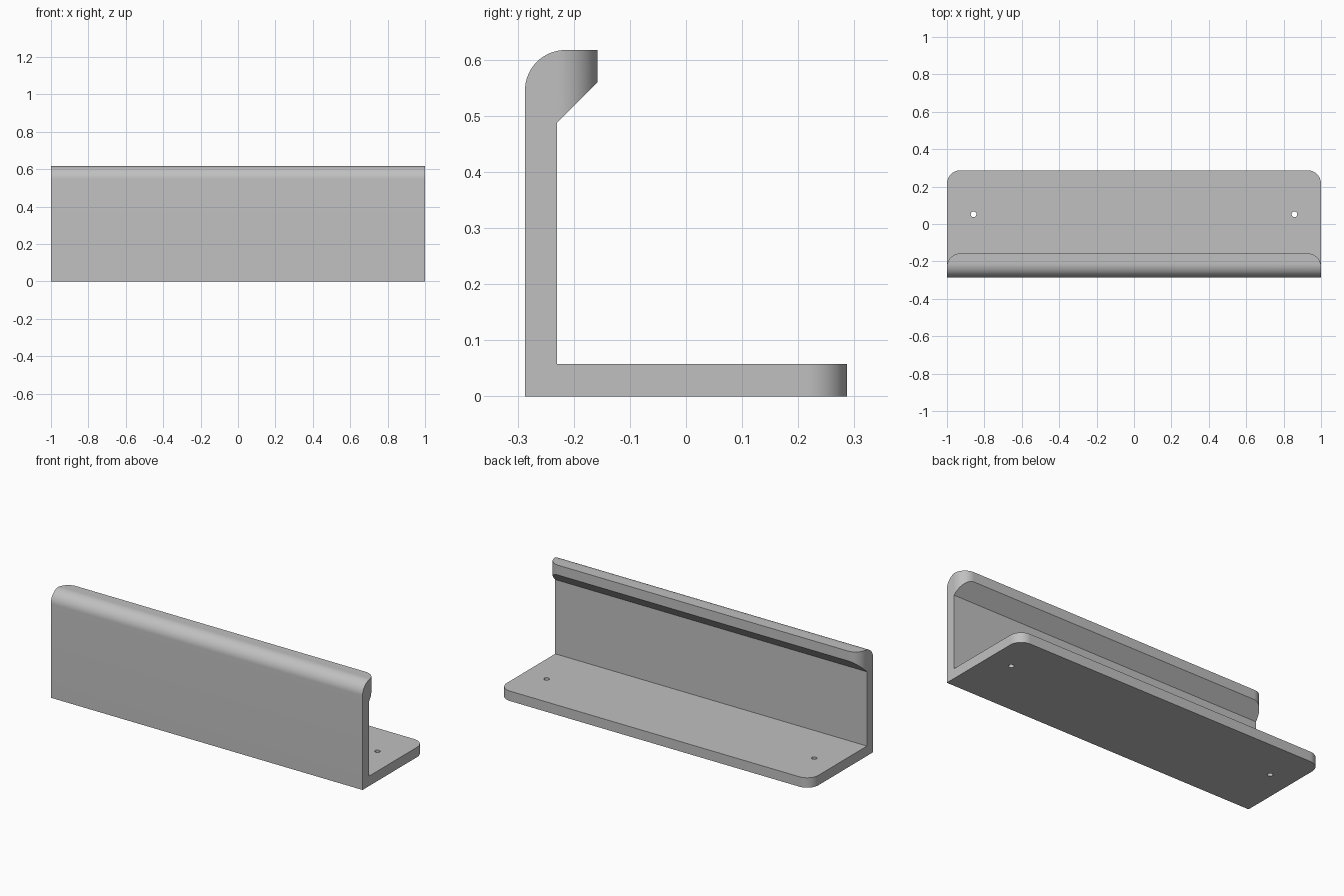
import bpy, bmesh
from math import sin, cos, pi, radians
from mathutils import Vector

if "Cube" in bpy.data.objects:
    bpy.data.objects.remove(bpy.data.objects["Cube"])

HALF_LEN, HALF_DEPTH, HEIGHT = 1.0, 0.287, 0.617
WALL, RADIUS = 0.0575, 0.072
INNER = -HALF_DEPTH + WALL      # inner face of the upright wall
LIP = INNER + RADIUS            # free edge of the top lip

grey = bpy.data.materials.new("plain_grey")
grey.use_nodes = True
grey.diffuse_color = (0.53, 0.53, 0.53, 1)
grey.node_tree.nodes["Principled BSDF"].inputs["Base Color"].default_value = grey.diffuse_color


def arc(cx, cy, r, start, end, steps=16):
    angles = [radians(start + (end - start) * i / steps) for i in range(steps + 1)]
    return [(cx + r * cos(a), cy + r * sin(a)) for a in angles]


def prism(name, points, extrude):
    """Solid made by sweeping a polygon along a vector."""
    bm = bmesh.new()
    face = bm.faces.new([bm.verts.new(p) for p in points])
    swept = bmesh.ops.extrude_face_region(bm, geom=[face], use_keep_orig=True)
    moved = [v for v in swept["geom"] if isinstance(v, bmesh.types.BMVert)]
    bmesh.ops.translate(bm, verts=moved, vec=Vector(extrude))
    bmesh.ops.recalc_face_normals(bm, faces=bm.faces)
    mesh = bpy.data.meshes.new(name)
    bm.to_mesh(mesh)
    bm.free()
    mesh.materials.append(grey)
    obj = bpy.data.objects.new(name, mesh)
    bpy.context.collection.objects.link(obj)
    return obj


# Bracket: side profile with rounded front top edge and chamfered lip
profile = [(-HALF_DEPTH, 0), (HALF_DEPTH, 0), (HALF_DEPTH, WALL), (INNER, WALL),
           (INNER, 0.488), (LIP, 0.56), (LIP, HEIGHT)]
profile += arc(-HALF_DEPTH + RADIUS, HEIGHT - RADIUS, RADIUS, 90, 180)
bracket = prism("bracket", [(-HALF_LEN, y, z) for y, z in profile], (2 * HALF_LEN, 0, 0))

# Cutters: rounded plan corners of base and lip, and the screw holes
cutters = []
for side, label in ((1, "left"), (-1, "right")):
    for part, edge, low, high in (("base", HALF_DEPTH, -0.05, 0.2),
                                  ("lip", LIP, 0.4, 0.7)):
        outline = arc(HALF_LEN - RADIUS, edge - RADIUS, RADIUS, 0, 90)
        outline += [(HALF_LEN - RADIUS, edge + 0.05), (HALF_LEN + 0.05, edge + 0.05),
                    (HALF_LEN + 0.05, edge - RADIUS)]
        cutters.append(prism(f"{label}_{part}_corner_cutter",
                             [(side * x, y, low) for x, y in outline], (0, 0, high - low)))
    hole = arc(side * 0.858, 0.052, 0.015, 0, 360, 24)[:-1]
    cutters.append(prism(f"{label}_hole_cutter", [(x, y, -0.05) for x, y in hole], (0, 0, 0.2)))

bpy.context.view_layer.objects.active = bracket
for cutter in cutters:
    cut = bracket.modifiers.new(cutter.name, "BOOLEAN")
    cut.operation, cut.solver, cut.object = "DIFFERENCE", "EXACT", cutter
    bpy.ops.object.modifier_apply(modifier=cut.name)
    bpy.data.objects.remove(cutter)

# Smooth the curved surfaces, keep the edges crisp
bpy.ops.object.select_all(action="DESELECT")
bracket.select_set(True)
bpy.ops.object.shade_smooth_by_angle(angle=radians(25))
